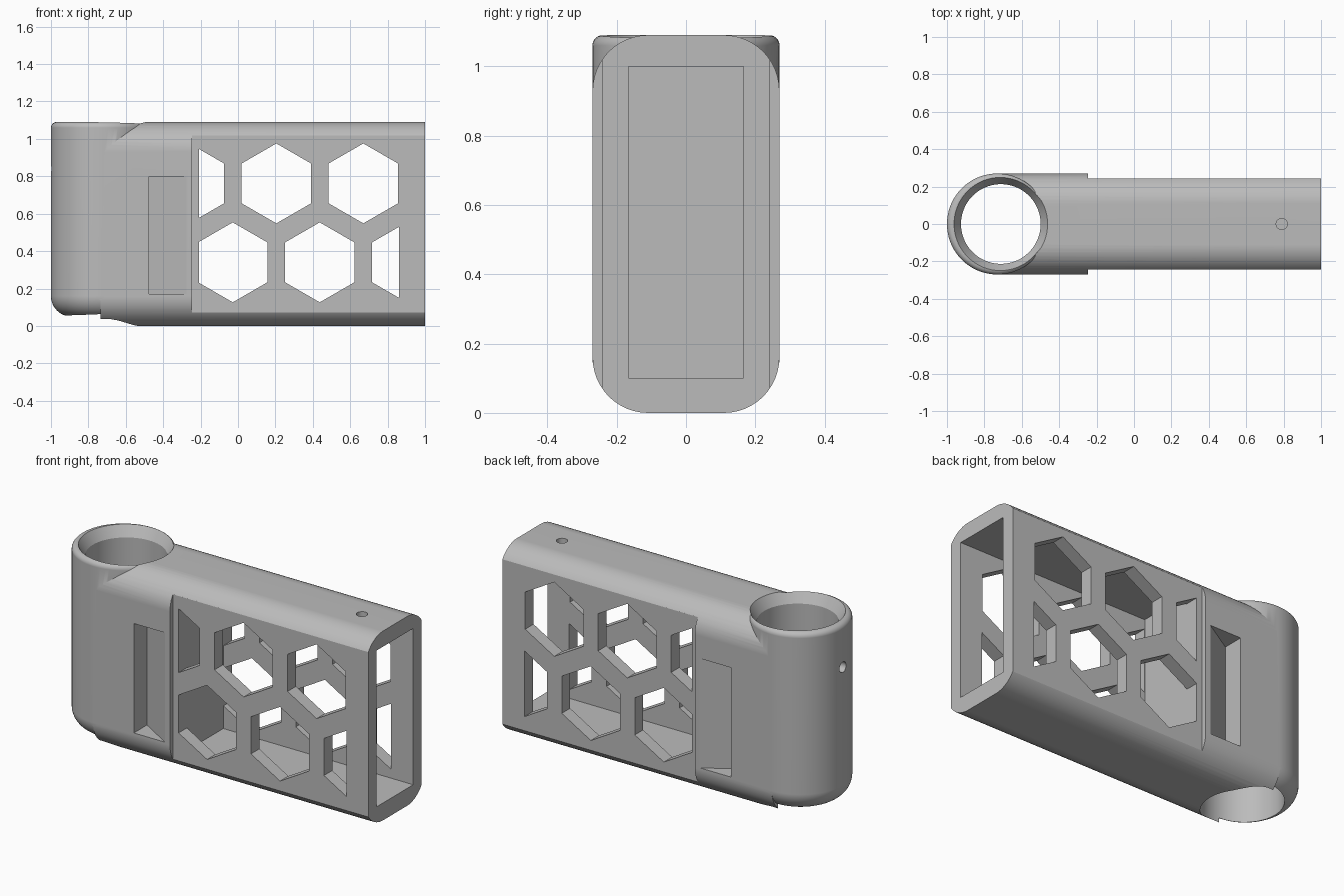
import bpy, bmesh, math
from mathutils import Vector

if "Cube" in bpy.data.objects:
    bpy.data.objects.remove(bpy.data.objects["Cube"], do_unlink=True)

TOP, HALF, PANEL, CORNER = 1.09, 0.27, 0.242, 0.16
TUBE_X, BORE_X, BORE_R = -0.73, -0.712, 0.213
CAVITY_START, WINDOW_END = -0.21, 0.86

grey = bpy.data.materials.new("plain grey")
grey.use_nodes = True
colour = (0.5, 0.5, 0.5, 1)
grey.diffuse_color = colour
grey.node_tree.nodes["Principled BSDF"].inputs["Base Color"].default_value = colour


def make_object(name, bm):
    bmesh.ops.recalc_face_normals(bm, faces=bm.faces)
    mesh = bpy.data.meshes.new(name)
    bm.to_mesh(mesh)
    bm.free()
    mesh.materials.append(grey)
    ob = bpy.data.objects.new(name, mesh)
    bpy.context.scene.collection.objects.link(ob)
    return ob


def prism(name, points, axis, low, high, clip=None):
    """Extrude a 2D outline along an axis, optionally clipped to an x range."""
    bm = bmesh.new()
    verts = []
    for a, b in points:
        co = [a, b]
        co.insert("xyz".index(axis), low)
        verts.append(bm.verts.new(co))
    face = bm.faces.new(verts)
    out = bmesh.ops.extrude_face_region(bm, geom=[face])
    move = Vector([(high - low) * (axis == k) for k in "xyz"])
    bmesh.ops.translate(bm, vec=move, verts=[v for v in out["geom"] if isinstance(v, bmesh.types.BMVert)])
    for x, side in zip(clip or (), (-1, 1)):
        bmesh.ops.bisect_plane(bm, geom=bm.verts[:] + bm.edges[:] + bm.faces[:],
                               plane_co=(x, 0, 0), plane_no=(side, 0, 0), clear_outer=True)
        bmesh.ops.holes_fill(bm, edges=bm.edges[:])
    return make_object(name, bm)


def box(name, x, y, z):
    return prism(name, [(x[0], y[0]), (x[1], y[0]), (x[1], y[1]), (x[0], y[1])], "z", *z)


def lathe(name, profile, x, steps=96):
    bm = bmesh.new()
    verts = [bm.verts.new((x + r, 0, z)) for r, z in profile]
    edges = [bm.edges.new(pair) for pair in zip(verts, verts[1:])]
    bmesh.ops.spin(bm, geom=verts + edges, cent=(x, 0, 0), axis=(0, 0, 1), angle=math.tau, steps=steps)
    bmesh.ops.remove_doubles(bm, verts=bm.verts, dist=1e-5)
    return make_object(name, bm)


def arc(cx, cy, r, start, end, n=12):
    angles = [math.radians(start + (end - start) * i / n) for i in range(n + 1)]
    return [(cx + r * math.cos(a), cy + r * math.sin(a)) for a in angles]


def combine(target, other, operation):
    mod = target.modifiers.new("combine", "BOOLEAN")
    mod.operation, mod.solver, mod.object = operation, "EXACT", other
    bpy.context.view_layer.objects.active = target
    bpy.ops.object.modifier_apply(modifier=mod.name)
    bpy.data.objects.remove(other, do_unlink=True)


# Long body with rounded corners
w = HALF - 0.0005
cy = w - CORNER
outline = (arc(cy, TOP - CORNER, CORNER, 0, 90) + arc(-cy, TOP - CORNER, CORNER, 90, 180)
           + arc(-cy, CORNER, CORNER, 180, 270) + arc(cy, CORNER, CORNER, 270, 360))
housing = prism("clamp_housing", outline, "x", TUBE_X - 0.005, 1)

# Upright tube with a rounded foot and a softened rim
profile = ([(0, 0.05)] + arc(0.16, 0.16, 0.11, -90, 0)
           + arc(HALF - 0.03, TOP - 0.03, 0.03, 0, 90, 6) + [(0, TOP)])
combine(housing, lathe("tube", profile, TUBE_X), "UNION")

# Bore with a countersunk mouth
bore = [(0, -0.1), (BORE_R, -0.1), (BORE_R, 1.03), (0.25, TOP), (0.256, 1.1), (0, 1.1)]
cutters = [lathe("bore", bore, BORE_X)]

# Hollow, open at the far end
cutters.append(box("cavity", (CAVITY_START, 1.1), (-0.166, 0.166), (0.1, 1.0)))

# Stepped-in panels and wedge-shaped grips on both sides
for s in (-1, 1):
    cutters.append(box("panel_step", (-0.245, 1.1), sorted((s * PANEL, s * 0.4)), (-0.1, 1.2)))
    wedge = [(-0.475, s * 0.15), (-0.475, s * 0.3), (-0.225, s * 0.3)]
    cutters.append(prism("grip_recess", wedge, "z", 0.17, 0.8))

# Two staggered rows of hexagonal windows
for first_x, z in ((-0.26, 0.762), (-0.028, 0.34)):
    for i in range(3):
        hexagon = arc(first_x + 0.465 * i, z, 0.2136, 30, 330, 5)
        cutters.append(prism("window", hexagon, "y", -0.35, 0.35, (CAVITY_START + 0.001, WINDOW_END)))

# Small screw holes in the roof and in the tube wall
cutters.append(prism("roof_hole", arc(0.79, 0, 0.03, 0, 345, 23), "z", 0.9, 1.2))
cutters.append(prism("tube_hole", arc(0, 0.84, 0.03, 0, 345, 23), "x", -1.1, -0.8))

for cutter in cutters:
    combine(housing, cutter, "DIFFERENCE")

# Smooth curves, keep crisp edges
bpy.ops.object.select_all(action="DESELECT")
housing.select_set(True)
bpy.context.view_layer.objects.active = housing
bpy.ops.object.shade_smooth_by_angle(angle=math.radians(25))
housing.modifiers.new("even_normals", "WEIGHTED_NORMAL").keep_sharp = True
